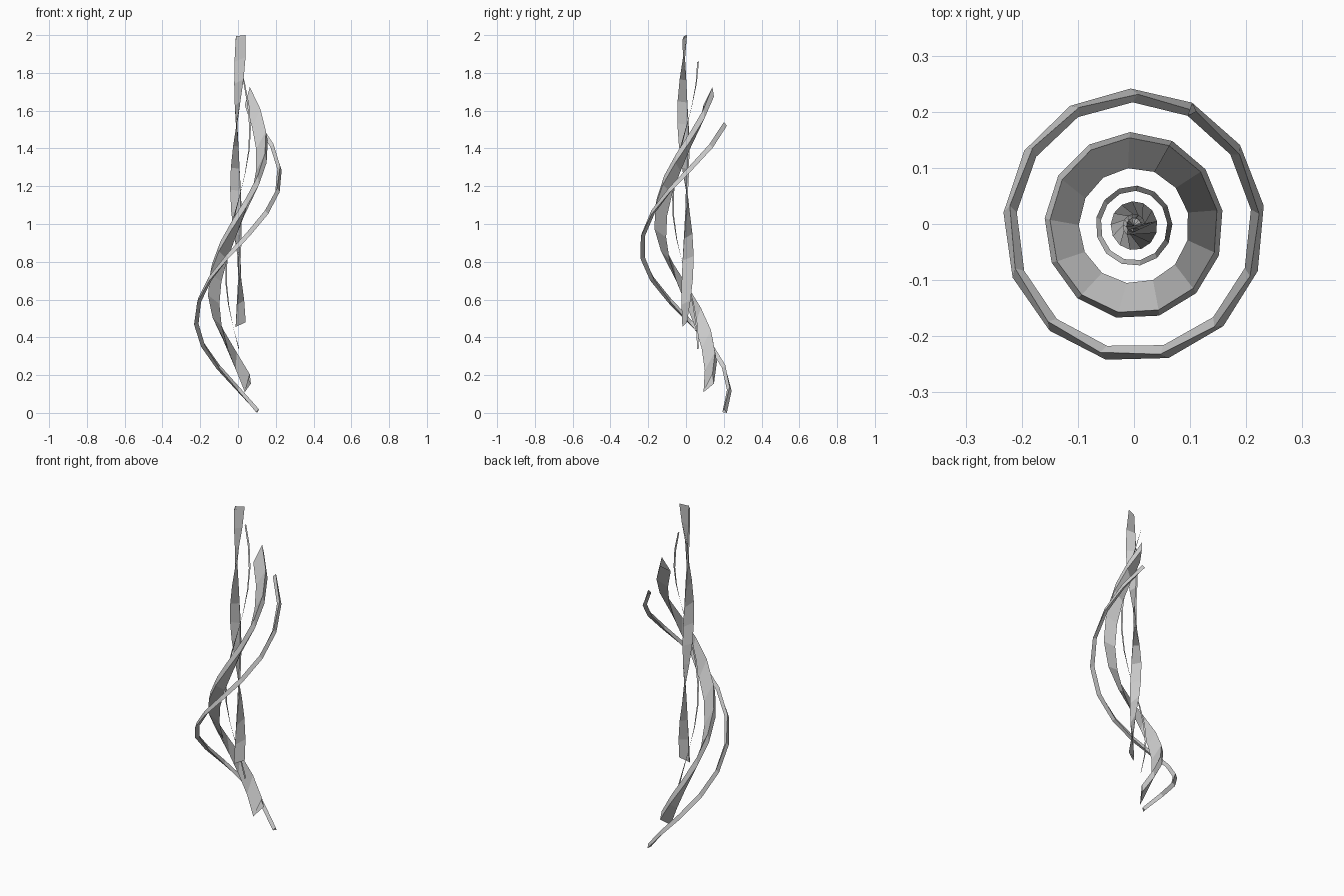
import bpy, bmesh
from math import pi
from mathutils import Matrix, Vector

if "Cube" in bpy.data.objects:
    bpy.data.objects.remove(bpy.data.objects["Cube"])

STEPS = 13      # segments in one full turn
PITCH = 1.52    # rise over the full turn
# the whole bundle is very slightly oval
OVAL = Matrix.Translation((0, -0.003, 0)) @ Matrix.Diagonal((0.975, 1.02, 1, 1))


def helix_ribbon(name, section):
    """Sweep a small section one full turn around z while rising."""
    bm = bmesh.new()
    rings = []
    for i in range(STEPS + 1):
        t = i / STEPS
        rot = Matrix.Rotation(2 * pi * t, 3, 'Z')
        rise = Vector((0, 0, PITCH * t))
        rings.append([bm.verts.new(OVAL @ (rot @ Vector(p) + rise)) for p in section])
    n = len(section)
    sides = n if n > 2 else 1       # two points make a flat ribbon
    for a, b in zip(rings, rings[1:]):
        for k in range(sides):
            j = (k + 1) % n
            bm.faces.new((a[k], a[j], b[j], b[k]))
    bmesh.ops.recalc_face_normals(bm, faces=bm.faces[:])
    mesh = bpy.data.meshes.new(name)
    bm.to_mesh(mesh)
    bm.free()
    obj = bpy.data.objects.new(name, mesh)
    bpy.context.collection.objects.link(obj)
    return obj


# outermost slim strand
helix_ribbon("outer_strand",
             [(0.098, 0.192, 0.004), (0.113, 0.20, 0.02), (0.106, 0.215, 0.0)])
# wide folded strand
helix_ribbon("wide_strand",
             [(0.037, 0.094, 0.11), (0.07, 0.148, 0.155), (0.064, 0.14, 0.205)])
# hair-thin strand
helix_ribbon("thin_strand", [(0.003, 0.061, 0.337), (0.006, 0.07, 0.342)])
# twisted core strand around the axis
helix_ribbon("core_strand",
             [(-0.013, -0.016, 0.455), (-0.011, -0.008, 0.474), (0.042, 0.008, 0.48)])
